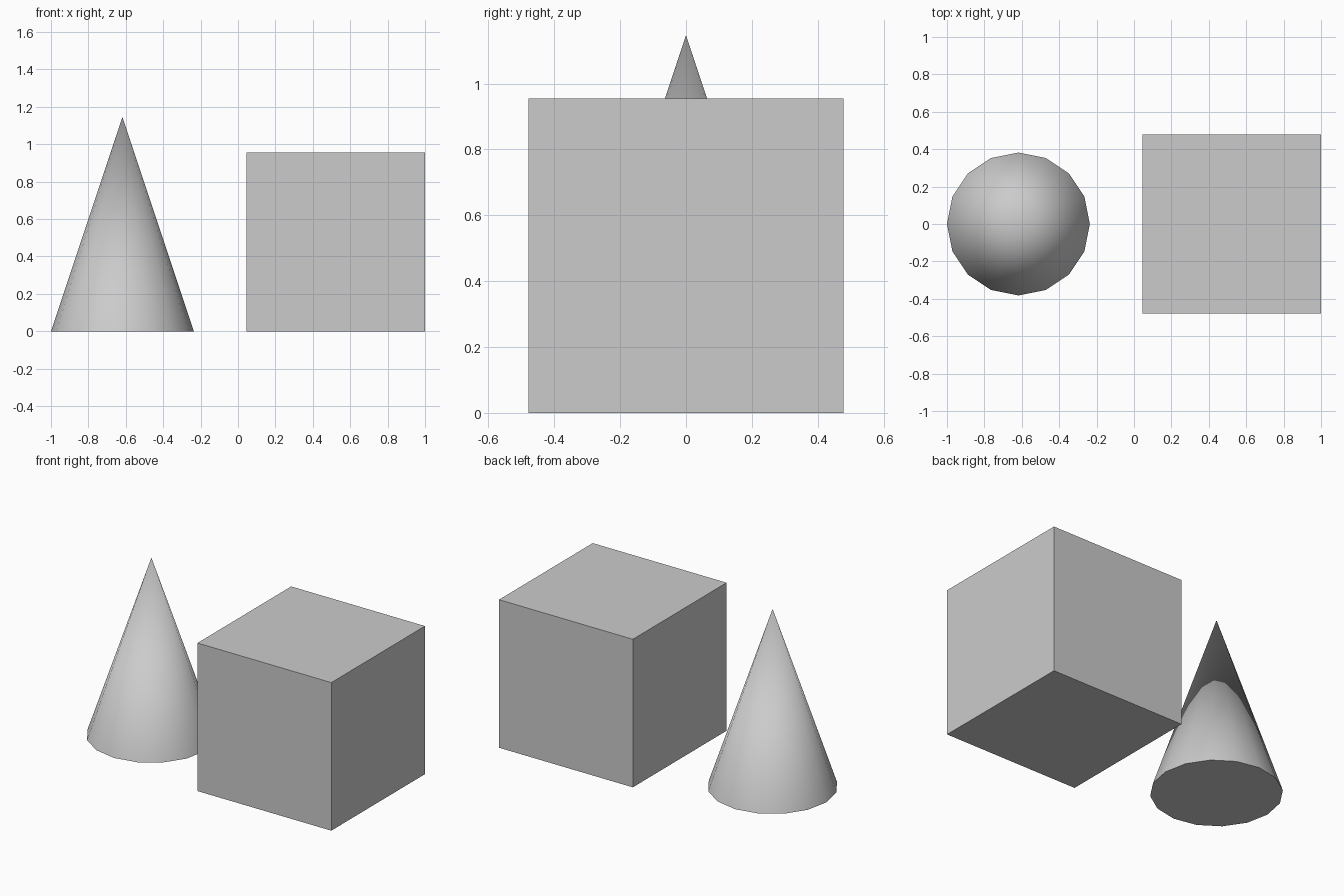
import bpy
import math

if "Cube" in bpy.data.objects:
    bpy.data.objects.remove(bpy.data.objects["Cube"])

CUBE = 0.955
RADIUS = 0.382
HEIGHT = 1.146

# Cube: flat-faced block on the right
bpy.ops.mesh.primitive_cube_add(size=CUBE, location=(1 - CUBE / 2, 0, CUBE / 2))
bpy.context.object.name = "cube"

# Cone: 16 sides, smooth flank and sharp flat base, on the left
bpy.ops.mesh.primitive_cone_add(vertices=16, radius1=RADIUS, radius2=0, depth=HEIGHT,
                                location=(RADIUS - 1, 0, HEIGHT / 2))
bpy.context.object.name = "cone"
bpy.ops.object.shade_smooth_by_angle(angle=math.radians(40))
